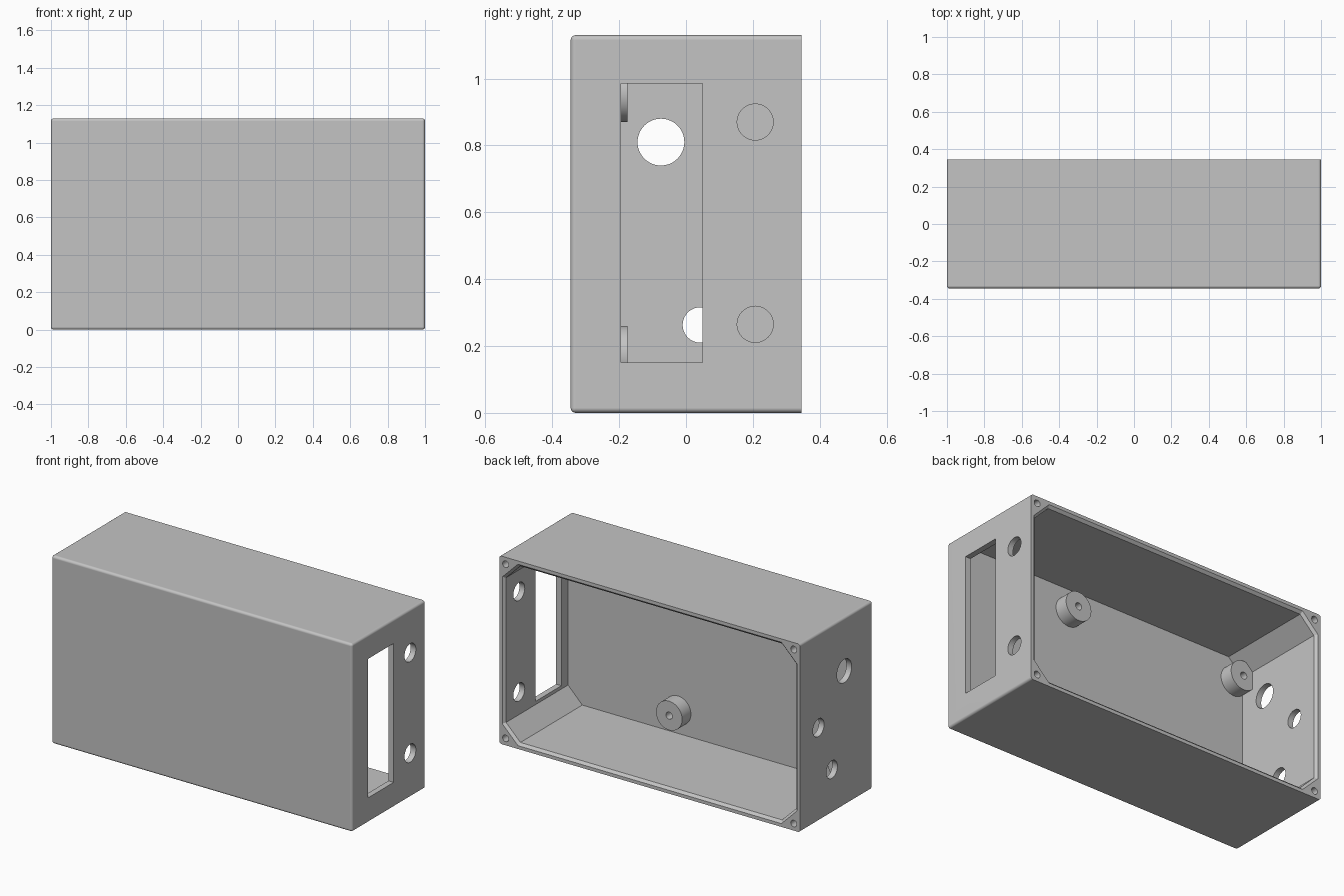
import bpy, bmesh, math
from mathutils import Matrix, Vector

if "Cube" in bpy.data.objects:
    bpy.data.objects.remove(bpy.data.objects["Cube"], do_unlink=True)

# Overall sizes
HX, HY, H = 1.0, 0.345, 1.13
WALL, FLOOR_Y, CORNER = 0.035, -0.258, 0.095

grey = bpy.data.materials.new("enclosure_grey")
grey.use_nodes = True
colour = (0.55, 0.55, 0.55, 1)
grey.diffuse_color = colour
grey.node_tree.nodes["Principled BSDF"].inputs["Base Color"].default_value = colour


def finish(bm, name):
    bmesh.ops.recalc_face_normals(bm, faces=bm.faces[:])
    mesh = bpy.data.meshes.new(name)
    bm.to_mesh(mesh)
    bm.free()
    mesh.materials.append(grey)
    obj = bpy.data.objects.new(name, mesh)
    bpy.context.collection.objects.link(obj)
    return obj


def box(name, lo, hi, radius=0):
    lo, hi = Vector(lo), Vector(hi)
    bm = bmesh.new()
    bmesh.ops.create_cube(bm, size=1, matrix=Matrix.Translation((lo + hi) / 2)
                          @ Matrix.Diagonal((hi - lo).to_4d()))
    if radius:
        # Round everything except the edges of the open back
        edges = [e for e in bm.edges if min(v.co.y for v in e.verts) < hi.y - 0.001]
        bmesh.ops.bevel(bm, geom=edges, offset=radius, segments=4, profile=0.5,
                        affect='EDGES')
    return finish(bm, name)


def cylinder(name, centre, radius, length, axis):
    turn = Matrix.Rotation(math.pi / 2, 4, 'Y' if axis == 'X' else 'X')
    bm = bmesh.new()
    bmesh.ops.create_cone(bm, cap_ends=True, segments=48, radius1=radius, radius2=radius,
                          depth=length, matrix=Matrix.Translation(centre) @ turn)
    return finish(bm, name)


def cavity():
    # Eight-sided hollow, flaring slightly at the rim
    bm = bmesh.new()
    rings = []
    for y, inset in ((FLOOR_Y, WALL), (HY - 0.015, WALL), (HY + 0.015, WALL - 0.03)):
        a, b, c = HX - inset, H / 2 - inset, CORNER + (WALL - inset) * 0.586
        quarter = [(a, b - c), (a - c, b)]
        points = (quarter + [(-x, z) for x, z in reversed(quarter)]
                  + [(-x, -z) for x, z in quarter]
                  + [(x, -z) for x, z in reversed(quarter)])
        rings.append([bm.verts.new((x, y, z + H / 2)) for x, z in points])
    for r1, r2 in zip(rings, rings[1:]):
        for i in range(8):
            j = (i + 1) % 8
            bm.faces.new((r1[i], r1[j], r2[j], r2[i]))
    bm.faces.new(rings[0])
    bm.faces.new(rings[-1])
    return finish(bm, "cavity_cutter")


def cut(obj, cutter):
    mod = obj.modifiers.new("cut", 'BOOLEAN')
    mod.operation, mod.solver, mod.object = 'DIFFERENCE', 'EXACT', cutter
    cutter.hide_render = True
    bpy.context.view_layer.objects.active = obj
    bpy.ops.object.modifier_apply(modifier=mod.name)
    bpy.data.objects.remove(cutter, do_unlink=True)


def smooth(obj):
    bpy.ops.object.select_all(action='DESELECT')
    obj.select_set(True)
    bpy.context.view_layer.objects.active = obj
    bpy.ops.object.shade_smooth_by_angle(angle=math.radians(30))
    mod = obj.modifiers.new("weighted_normals", 'WEIGHTED_NORMAL')
    mod.keep_sharp = True


# Hollow shell, open at the back
shell = box("enclosure_shell", (-HX, -HY, 0), (HX, HY, H), 0.015)
cut(shell, cavity())

# Display window and two round holes in the left wall
cut(shell, box("window_cutter", (0.9, -0.195, 0.15), (1.1, 0.05, 0.985)))
for z in (0.265, 0.87):
    cut(shell, cylinder("button_cutter", (HX, 0.207, z), 0.054, 0.2, 'X'))

# Three cable holes in the right wall
for y, z, r in ((-0.075, 0.81, 0.07), (0.17, 0.563, 0.053), (0.043, 0.263, 0.053)):
    cut(shell, cylinder("cable_cutter", (-HX, y, z), r, 0.2, 'X'))

# Lid screw holes in the corner pillars
for x in (-HX + 0.042, HX - 0.042):
    for z in (0.042, H - 0.042):
        cut(shell, cylinder("screw_cutter", (x, HY, z), 0.02, 0.4, 'Y'))
smooth(shell)

# Four board mounting posts with pilot holes
POST_TOP, POST_Z = -0.175, 0.173
base = FLOOR_Y - 0.02
for side, x in (("left", 0.235), ("right", -0.905)):
    for level, z in (("lower", POST_Z), ("upper", H - POST_Z)):
        post = cylinder(f"{level}_{side}_post", (x, (base + POST_TOP) / 2, z),
                        0.087, POST_TOP - base, 'Y')
        cut(post, cylinder("pilot_cutter", (x, POST_TOP, z), 0.021, 0.13, 'Y'))
        smooth(post)
